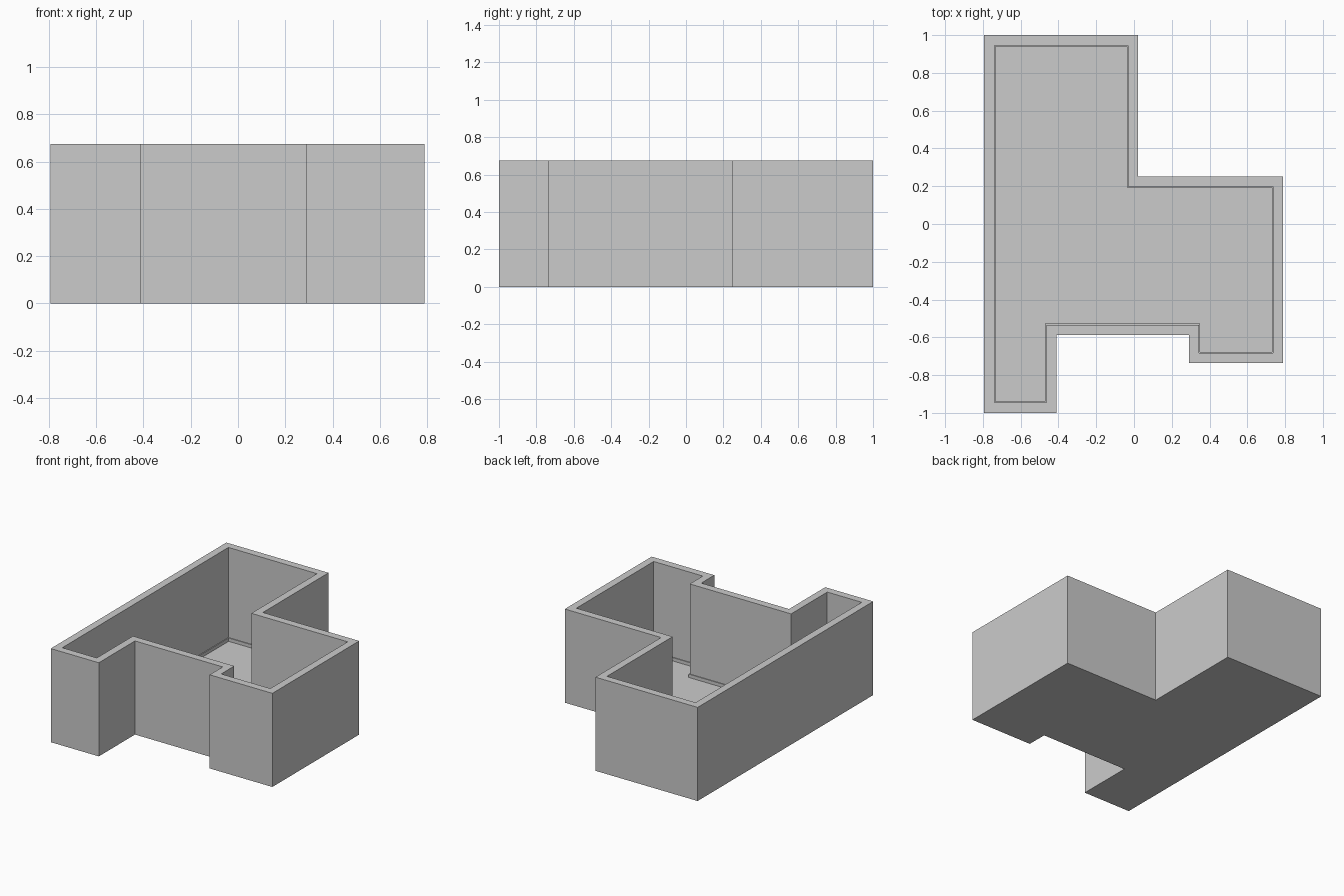
import bpy, bmesh
from mathutils import Vector

if "Cube" in bpy.data.objects:
    bpy.data.objects.remove(bpy.data.objects["Cube"])

HEIGHT, WALL = 0.675, 0.054
# plan outline, counter-clockwise
PLAN = [(-0.793, -1.0), (-0.41, -1.0), (-0.41, -0.588), (0.29, -0.588),
        (0.29, -0.737), (0.79, -0.737), (0.79, 0.252), (0.022, 0.252),
        (0.022, 1.0), (-0.793, 1.0)]


def inset(points, d):
    """Offset a counter-clockwise right-angled outline inwards by d."""
    out = []
    for i, p in enumerate(points):
        p = Vector(p)
        a = (p - Vector(points[i - 1])).normalized()
        b = (Vector(points[(i + 1) % len(points)]) - p).normalized()
        out.append(p + d * Vector((-a.y - b.y, a.x + b.x)))
    return out


def finish(name, bm):
    bmesh.ops.recalc_face_normals(bm, faces=bm.faces)
    mesh = bpy.data.meshes.new(name)
    bm.to_mesh(mesh)
    bm.free()
    bpy.context.collection.objects.link(bpy.data.objects.new(name, mesh))


def ring(name, d_out, d_in, z0, z1):
    """Closed band of rectangular section following the plan."""
    bm = bmesh.new()
    loops = [[bm.verts.new((p.x, p.y, z)) for p in inset(PLAN, d)]
             for d, z in ((d_out, z0), (d_out, z1), (d_in, z1), (d_in, z0))]
    n = len(PLAN)
    for k in range(4):
        a, b = loops[k], loops[(k + 1) % 4]
        for i in range(n):
            j = (i + 1) % n
            bm.faces.new((a[i], a[j], b[j], b[i]))
    finish(name, bm)


def slab(name, d, z0, z1):
    """Solid plate filling the plan."""
    bm = bmesh.new()
    face = bm.faces.new([bm.verts.new((p.x, p.y, z0)) for p in inset(PLAN, d)])
    top = bmesh.ops.extrude_face_region(bm, geom=[face], use_keep_orig=True)
    verts = [v for v in top["geom"] if isinstance(v, bmesh.types.BMVert)]
    bmesh.ops.translate(bm, verts=verts, vec=(0, 0, z1 - z0))
    finish(name, bm)


# room walls
ring("walls", 0, WALL, 0, HEIGHT)
# thin skirting board along the foot of the inner walls
ring("skirting", WALL, WALL + 0.006, 0, 0.026)
# floor plate between the walls
slab("floor", WALL, 0, 0.002)
